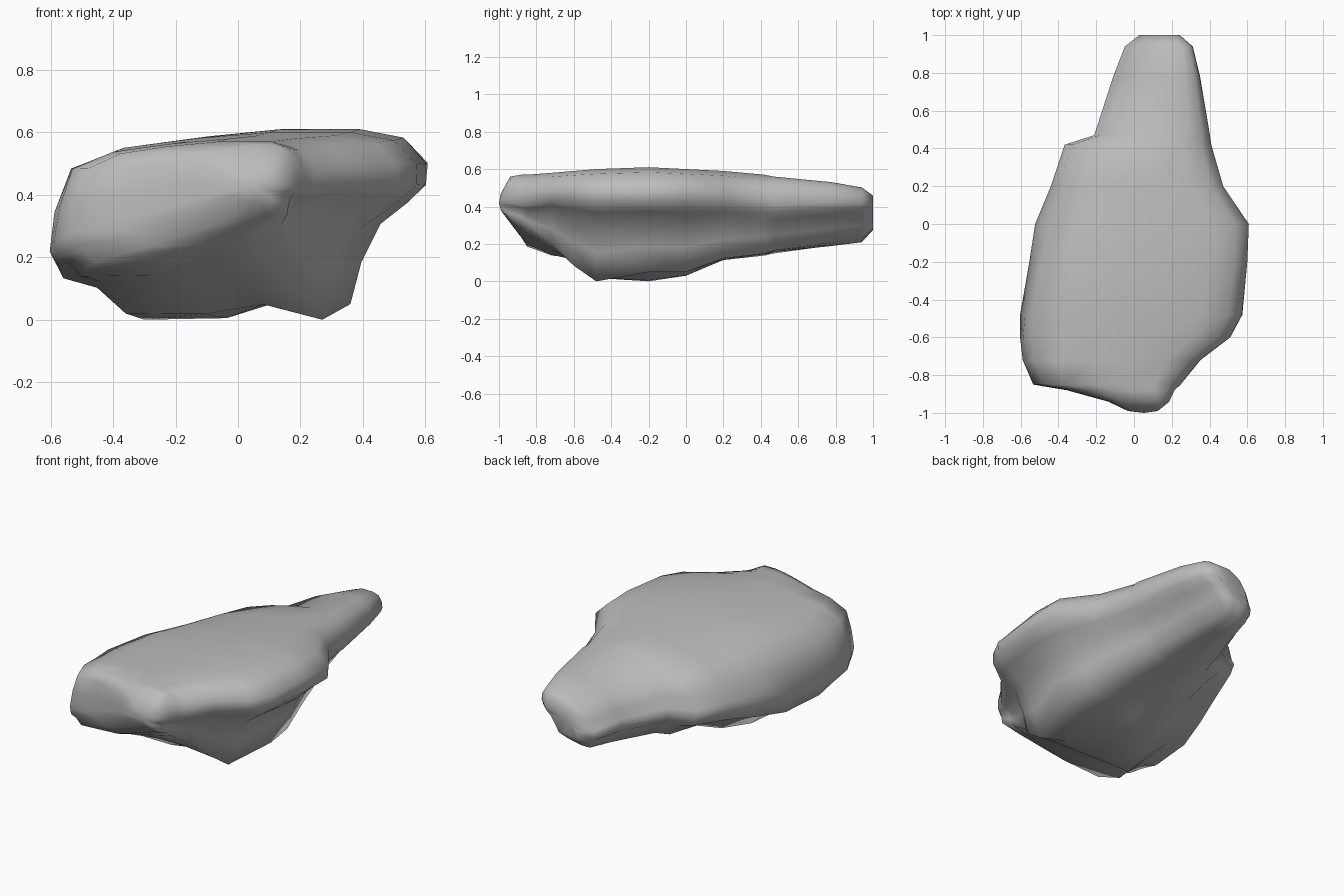
import bpy
import bmesh
from mathutils import Vector, noise

default_cube = bpy.data.objects.get("Cube")
if default_cube:
    bpy.data.objects.remove(default_cube, do_unlink=True)

# Cross-sections from front to back, in hundredths of a unit:
# y, left x, left z, right x, right z, top z, foot left x, z, foot right x, z
STATIONS = [
    (-99, -3, 41, 13, 42, 47, 0, 38, 10, 38),
    (-94, -14, 38, 19, 42, 56, -5, 31, 16, 34),
    (-88, -35, 32, 21, 41, 57, -29, 23, 14, 31),
    (-85, -53, 28, 24, 41, 57, -45, 19, 14, 28),
    (-72, -59, 25, 35, 44, 58, -50, 14, 17, 20),
    (-60, -60, 22, 51, 44, 59, -45, 12, 25, 8),
    (-48, -60, 22, 57, 43, 60, -36, 2, 27, 0),
    (-20, -56, 24, 60, 43, 61, -30, 0, 36, 5),
    (0, -52, 27, 60, 43, 60, -24, 3, 33, 5),
    (20, -45, 28, 46, 42, 59, -22, 11, 29, 12),
    (42, -38, 30, 40, 41, 57, -18, 14, 24, 15),
    (47, -21, 31, 40, 41, 56, -12, 15, 23, 17),
    (78, -12, 33, 35, 42, 53, -5, 19, 17, 21),
    (94, -4, 31, 31, 42, 50, -1, 21, 14, 23),
    (100, 4, 33, 24, 41, 46, 5, 28, 15, 28),
]

# Rock outline as fractions between neighbouring landmarks (across, along)
CROWN_LEFT = [(0, 0), (.02, .35), (.06, .7), (.2, .87), (.4, .95), (.6, 1), (.82, 1)]
CROWN_RIGHT = [(.94, .85), (1, .4), (1, 0)]
OVERHANG_RIGHT = [(.25, .15), (.62, .33), (.85, .65), (1, 1)]
UNDERSIDE = [(.3, .45), (.6, .9), (1, 1)]
OVERHANG_LEFT = [(.4, .4), (.85, .55)]


def span(start, end, fractions, fullness=1, droop=1):
    """Points between two corners, with separate x and z fractions."""
    return [(start[0] + (end[0] - start[0]) * u ** fullness,
             start[1] + (end[1] - start[1]) * v ** droop) for u, v in fractions]


def cross_section(station):
    y, xl, zl, xr, zr, zt, bl, zbl, br, zbr = (n / 100 for n in station)
    # Towards the narrow end the left shoulder slopes away and the right side fills out
    droop = 1 + 2.5 * min(max(y + 0.3, 0), 0.8)
    fullness = 1 + 2 * min(max(y, 0), 0.45)
    outline = span((xl, zl), (xr, zt), CROWN_LEFT, droop=droop)
    outline += span((xl, zr), (xr, zt), CROWN_RIGHT)
    outline += span((xr, zr), (br, zbr), OVERHANG_RIGHT, fullness)
    outline += span((br, zbr), (bl, zbl), UNDERSIDE)
    outline += span((bl, zbl), (xl, zl), OVERHANG_LEFT)
    return [Vector((x, y, z)) for x, z in outline]


def weathered(point):
    """Groove between the feet and shallow dents on the sides."""
    if point.z < 0.05 and 0 < point.x < 0.2:
        return point + Vector((0, 0, 0.04))
    if point.z > 0.5 or point.z < 0.07:
        return point
    dent = noise.noise(point * 5) * 0.02
    return point + Vector((dent, 0, dent * 0.5))


def close_end(bm, ring, y):
    """Fan of faces closing one end of the rock."""
    middle = sum((v.co for v in ring), Vector()) / len(ring)
    middle.y = y
    centre = bm.verts.new(middle)
    for a, b in zip(ring, ring[1:] + ring[:1]):
        bm.faces.new((a, b, centre))


# Grey stone
stone = bpy.data.materials.new("grey_stone")
stone.use_nodes = True
grey = (0.5, 0.5, 0.5, 1)
stone.diffuse_color = grey
shader = stone.node_tree.nodes["Principled BSDF"]
shader.inputs["Base Color"].default_value = grey
shader.inputs["Roughness"].default_value = 0.9

# Rock body, skinned through the cross-sections
bm = bmesh.new()
rings = [[bm.verts.new(weathered(p)) for p in cross_section(s)] for s in STATIONS]
for near, far in zip(rings, rings[1:]):
    count = len(near)
    for i in range(count):
        j = (i + 1) % count
        bm.faces.new((near[i], near[j], far[j], far[i]))
close_end(bm, rings[0], -1)
close_end(bm, rings[-1], 0.97)
bmesh.ops.recalc_face_normals(bm, faces=bm.faces)
for face in bm.faces:
    face.smooth = True

mesh = bpy.data.meshes.new("rock")
bm.to_mesh(mesh)
bm.free()
mesh.materials.append(stone)
rock = bpy.data.objects.new("rock", mesh)
bpy.context.collection.objects.link(rock)
